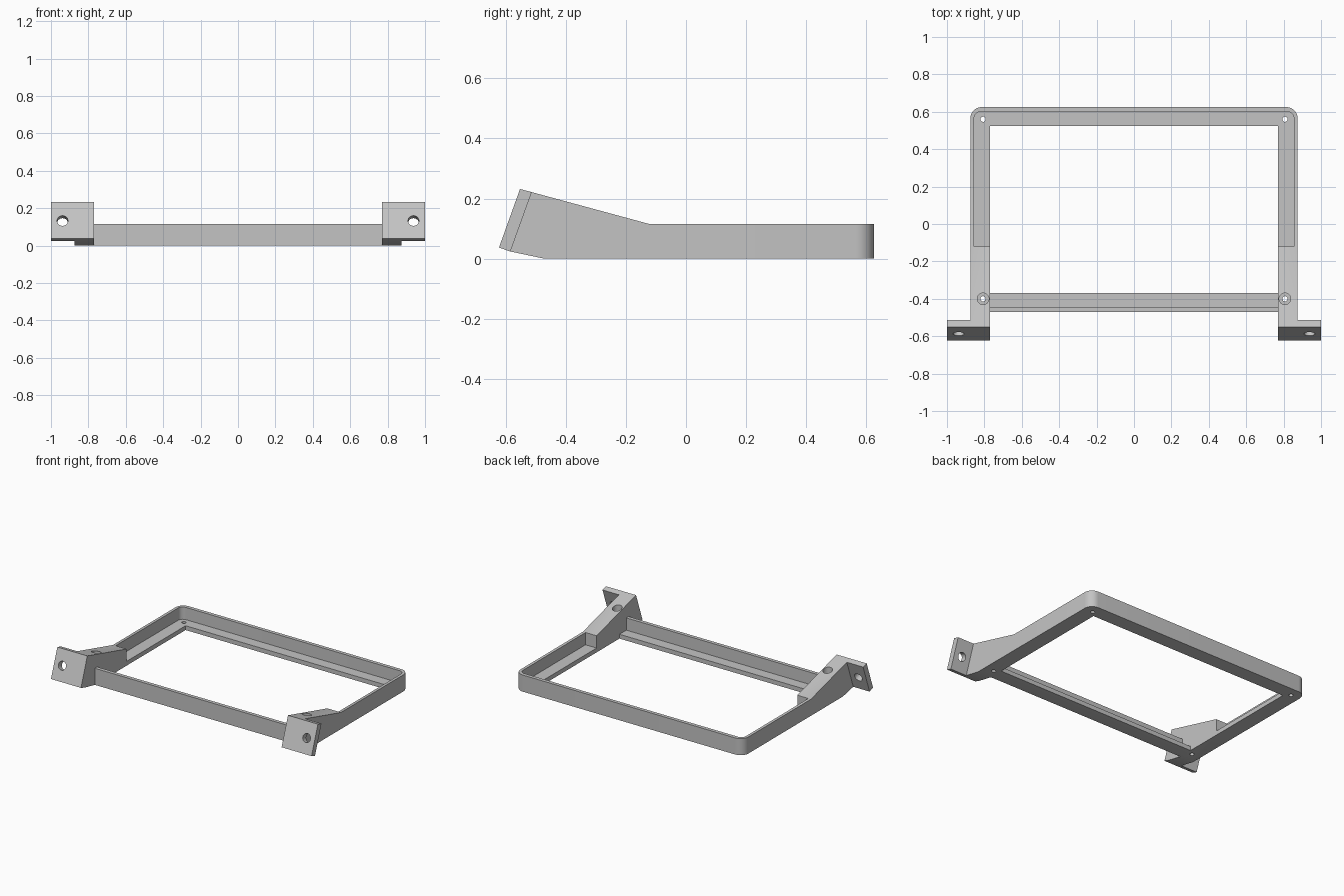
import bpy, bmesh
from math import cos, sin, pi, radians
from mathutils import Vector, Matrix

old = bpy.data.objects.get("Cube")
if old:
    bpy.data.objects.remove(old)

grey = bpy.data.materials.new("plain_grey")
grey.use_nodes = True
COLOUR = (0.55, 0.55, 0.55, 1)
grey.diffuse_color = COLOUR
grey.node_tree.nodes["Principled BSDF"].inputs["Base Color"].default_value = COLOUR


def prism(name, base, offset):
    """Solid made by pushing a flat outline along an offset."""
    bm = bmesh.new()
    face = bm.faces.new([bm.verts.new(p) for p in base])
    new = bmesh.ops.extrude_face_region(bm, geom=[face])["geom"]
    bmesh.ops.translate(bm, vec=offset, verts=[v for v in new if isinstance(v, bmesh.types.BMVert)])
    bmesh.ops.recalc_face_normals(bm, faces=bm.faces)
    mesh = bpy.data.meshes.new(name)
    bm.to_mesh(mesh)
    bm.free()
    mesh.materials.append(grey)
    obj = bpy.data.objects.new(name, mesh)
    bpy.context.collection.objects.link(obj)
    return obj


def tray(name, half_x, y0, y1, z0, z1, r=0.0):
    """Block with its two back corners rounded by r."""
    pts = [(-half_x, y0, z0), (half_x, y0, z0)]
    if r:
        for side, start in ((1, 0), (-1, 90)):
            for i in range(9):
                a = radians(start + i * 90 / 8)
                pts.append((side * (half_x - r) + r * cos(a), y1 - r + r * sin(a), z0))
    else:
        pts += [(half_x, y1, z0), (-half_x, y1, z0)]
    return prism(name, pts, (0, 0, z1 - z0))


def drill(name, centre, direction, radius, length):
    """Round cutter starting at centre and running along direction."""
    axis = Vector(direction).normalized()
    turn = Matrix.Translation(centre) @ axis.to_track_quat('Z', 'Y').to_matrix().to_4x4()
    ring = [turn @ Vector((radius * cos(i * pi / 16), radius * sin(i * pi / 16), 0)) for i in range(32)]
    return prism(name, ring, axis * length)


def combine(target, tool, operation):
    mod = target.modifiers.new(tool.name, 'BOOLEAN')
    mod.operation = operation
    mod.solver = 'EXACT'
    mod.object = tool
    tool.hide_render = True
    bpy.context.view_layer.update()
    done = bpy.data.meshes.new_from_object(
        target.evaluated_get(bpy.context.evaluated_depsgraph_get()))
    target.modifiers.clear()
    target.data = done
    bpy.data.objects.remove(tool)


H, LEDGE = 0.115, 0.03

# Rectangular frame with a thin rim and an inner ledge
frame = tray("mounting_frame", 0.875, -0.47, 0.625, 0, H, 0.06)
combine(frame, tray("opening", 0.77, -0.37, 0.525, -0.1, 0.3), 'DIFFERENCE')
combine(frame, tray("back_recess", 0.855, -0.12, 0.6, LEDGE, 0.3, 0.035), 'DIFFERENCE')
combine(frame, tray("front_recess", 0.77, -0.445, -0.1, LEDGE, 0.3), 'DIFFERENCE')

# Rising arms and tilted ear plates
arm = [(-0.622, 0.037), (-0.552, 0.232), (-0.12, H), (-0.12, 0), (-0.47, 0), (-0.584, 0.024)]
ear = [(-0.622, 0.037), (-0.552, 0.232), (-0.513, 0.2214), (-0.584, 0.024)]
for s in (-1, 1):
    for name, outline, width in (("arm", arm, 0.105), ("ear", ear, 0.23)):
        base = [(s * 0.77, y, z) for y, z in outline]
        combine(frame, prism(name, base, (s * width, 0, 0)), 'UNION')

# Screw holes: ledge corners, counterbored arms, ear plates
for s in (-1, 1):
    x = s * 0.807
    combine(frame, drill("back_hole", (x, 0.56, -0.1), (0, 0, 1), 0.014, 0.3), 'DIFFERENCE')
    combine(frame, drill("front_hole", (x, -0.4, -0.1), (0, 0, 1), 0.014, 0.5), 'DIFFERENCE')
    combine(frame, drill("counterbore", (x, -0.4, LEDGE), (0, 0, 1), 0.031, 0.4), 'DIFFERENCE')
    combine(frame, drill("ear_hole", (s * 0.938, -0.68, 0.166), (0, 0.195, -0.07), 0.029, 0.25), 'DIFFERENCE')

# Smooth only the rounded corners and holes
bpy.ops.object.select_all(action='DESELECT')
frame.select_set(True)
bpy.context.view_layer.objects.active = frame
bpy.ops.object.shade_smooth_by_angle(angle=radians(30))
